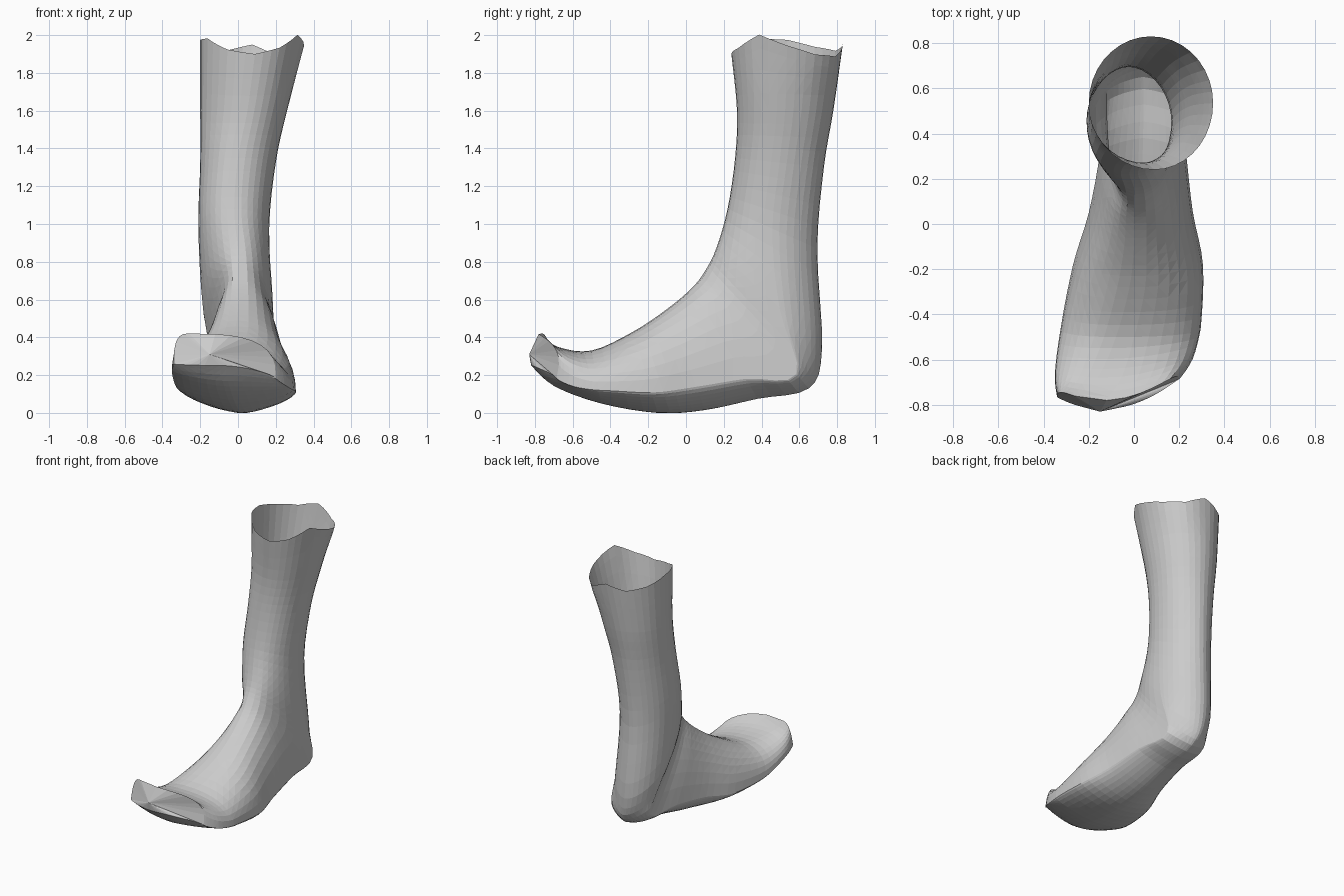
import bpy, bmesh, math

if "Cube" in bpy.data.objects:
    bpy.data.objects.remove(bpy.data.objects["Cube"], do_unlink=True)

SIDES = 36   # points around each ring
STEPS = 4    # rings between two sections

# Sections from toe to cuff: front/upper point y z, rear/lower point y z,
# right x, left x, crest x, right edge height, left edge height (fractions)
SECTIONS = [
    (-.78, .42, -.82, .25, -.34, .2, -.26, .05, -.4),
    (-.68, .35, -.70, .14, -.35, .26, -.16, .35, 0),
    (-.5, .33, -.45, .05, -.325, .295, -.08, .3, .25),
    (-.28, .43, -.15, 0, -.27, .305, -.02, .25, .25),
    (-.1, .55, .1, .015, -.2, .26, 0, .25, .23),
    (.03, .66, .38, .075, -.15, .23, 0, .18, .18),
    (.1, .75, .65, .13, -.12, .2, 0, .12, .12),
    (.16, .87, .72, .34, -.185, .185, 0, .4, .4),
    (.22, 1.08, .695, .87, -.21, .165, -.02, .5, .5),
    (.26, 1.35, .73, 1.3, -.2, .2, 0, .5, .5),
    (.27, 1.6, .78, 1.6, -.2, .26, .05, .5, .5),
    (.24, 1.9, .83, 1.95, -.2, .35, .09, .5, .5),
]
HEEL = 6
# Wavy cuff edge, per twelfth of a turn
RIM = [.05, .07, .02, 0, .03, .09, .02, -.04, -.06, 0, -.03, 0]


def blend(t):
    """Section at parameter t, smoothly interpolated."""
    last = len(SECTIONS) - 1
    i = min(int(t), last - 1)
    u = t - i
    a, b, c, d = (SECTIONS[max(0, min(last, j))] for j in range(i - 1, i + 3))
    return [q + u * ((r - p) + u * ((2*p - 5*q + 4*r - s) + u * (3*(q - r) + s - p))) / 2
            for p, q, r, s in zip(a, b, c, d)]


def rim_offset(k):
    f = k * len(RIM) / SIDES
    i = int(f)
    return RIM[i] * (1 - f + i) + RIM[(i + 1) % len(RIM)] * (f - i)


def ring(t):
    ty, tz, by, bz, xr, xl, tx, fr, fl = blend(t)
    foot = max(0, min(1, HEEL + 1 - t))        # sole edge fades out above the heel
    toe = max(0, 1 - t / 2)                    # blunt, rounded toe outline
    ankle = max(0, 1 - abs(t - HEEL - 1) / 3)  # full instep, narrow back
    pts = []
    for k in range(SIDES):
        a = math.tau * k / SIDES
        c, s = math.cos(a), math.sin(a)
        upper = s >= 0
        power = 1 - .12 * foot - .2 * toe - .13 * ankle if upper else 1 + .35 * foot + .12 * ankle
        side, edge = (xr, fr) if c > 0 else (xl, fl)
        mid, end = (tx, 1) if upper else ((xr + xl) / 2, 0)
        x = mid + (side - mid) * abs(c) ** power
        f = edge + (end - edge) * abs(s) ** power
        y = by + (ty - by) * f + 1.3 * toe * (x + .14) ** 2
        z = bz + (tz - bz) * f
        z += rim_offset(k) * max(0, min(1, (z - 1.65) / .25))
        pts.append((x, y, max(0, z)))
    return pts


# Open-topped foot and shin shell
bm = bmesh.new()
count = (len(SECTIONS) - 1) * STEPS
rings = [[bm.verts.new(p) for p in ring(n / STEPS)] for n in range(count + 1)]
for lower, upper in zip(rings, rings[1:]):
    for k in range(SIDES):
        m = (k + 1) % SIDES
        bm.faces.new((lower[k], lower[m], upper[m], upper[k]))

# Blunt toe cap
tip = bm.verts.new((-.15, -.83, .31))
for k in range(SIDES):
    bm.faces.new((rings[0][(k + 1) % SIDES], rings[0][k], tip))
bmesh.ops.triangulate(bm, faces=bm.faces[:])
bmesh.ops.recalc_face_normals(bm, faces=bm.faces[:])

mesh = bpy.data.meshes.new("foot_shell")
bm.to_mesh(mesh)
bm.free()
shell = bpy.data.objects.new("foot_shell", mesh)
bpy.context.collection.objects.link(shell)

grey = bpy.data.materials.new("plain grey")
grey.use_nodes = True
colour = (.6, .6, .6, 1)
grey.diffuse_color = colour
grey.node_tree.nodes["Principled BSDF"].inputs["Base Color"].default_value = colour
mesh.materials.append(grey)
